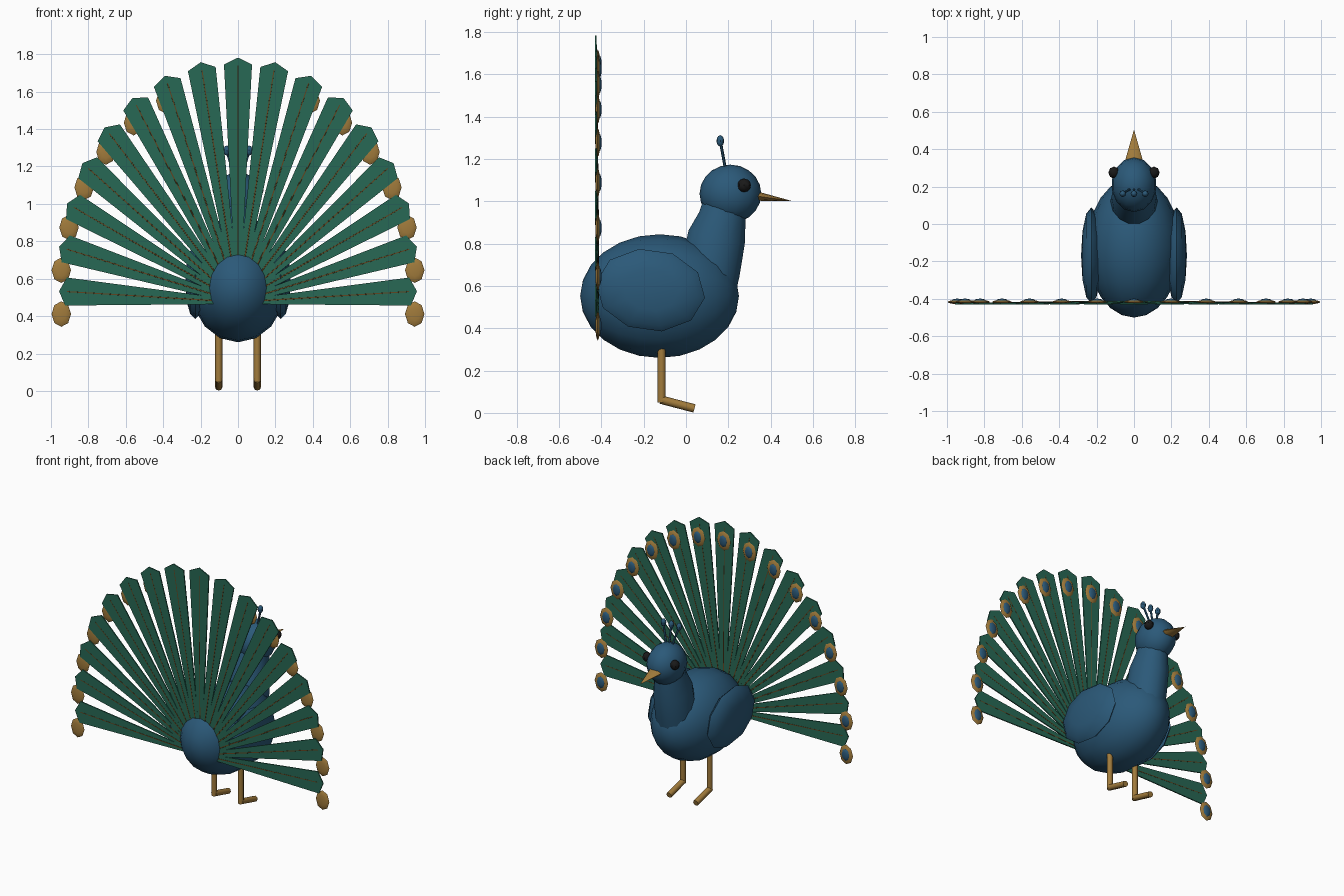
import bpy, bmesh, math
from mathutils import Vector, Matrix

if "Cube" in bpy.data.objects:
    bpy.data.objects.remove(bpy.data.objects["Cube"])


def material(name, rgb):
    m = bpy.data.materials.new(name)
    m.diffuse_color = (*rgb, 1)
    m.use_nodes = True
    m.node_tree.nodes["Principled BSDF"].inputs["Base Color"].default_value = m.diffuse_color
    return m


BLUE = material("blue plumage", (0.024, 0.1, 0.19))
GREEN = material("green feather", (0.021, 0.14, 0.09))
GOLD = material("gold", (0.36, 0.2, 0.045))
BROWN = material("brown quill", (0.12, 0.06, 0.015))
DARK = material("dark eye", (0.01, 0.01, 0.01))


def turn(deg, axis):
    return Matrix.Rotation(math.radians(deg), 4, axis)


def finish(bm, name, mat, smooth=None):
    bmesh.ops.recalc_face_normals(bm, faces=bm.faces)
    me = bpy.data.meshes.new(name)
    bm.to_mesh(me)
    bm.free()
    ob = bpy.data.objects.new(name, me)
    bpy.context.collection.objects.link(ob)
    me.materials.append(mat)
    if smooth:
        bpy.ops.object.select_all(action='DESELECT')
        ob.select_set(True)
        bpy.context.view_layer.objects.active = ob
        bpy.ops.object.shade_smooth_by_angle(angle=math.radians(smooth))
    return ob


def ellipsoid(name, mat, loc, radii, seg=16, rings=10, rot=None, smooth=40):
    bm = bmesh.new()
    bmesh.ops.create_uvsphere(bm, u_segments=seg, v_segments=rings, radius=1)
    m = Matrix.Translation(loc) @ (rot or Matrix()) @ Matrix.Diagonal((*radii, 1))
    bm.transform(m)
    return finish(bm, name, mat, smooth)


def rod(name, mat, a, b, r1, r2=None, sides=8, flat=1):
    a, b = Vector(a), Vector(b)
    bm = bmesh.new()
    bmesh.ops.create_cone(bm, cap_ends=True, segments=sides, radius1=r1,
                          radius2=r1 if r2 is None else r2, depth=(b - a).length)
    q = (b - a).to_track_quat('Z', 'Y').to_matrix().to_4x4()
    bm.transform(Matrix.Translation((a + b) / 2) @ q @ Matrix.Diagonal((1, flat, 1, 1)))
    return finish(bm, name, mat, 50)


# Body, with its poles along y
ellipsoid("body", BLUE, (0, -0.125, 0.552), (0.252, 0.292, 0.375), 16, 12, turn(90, 'X'))

# Neck lofted along a bent path: y, z, radius, tilt
bm = bmesh.new()
rings = []
for y, z, r, tilt in [(0.09, 0.56, 0.15, 30), (0.12, 0.7, 0.147, 22), (0.145, 0.83, 0.14, 14),
                      (0.172, 0.93, 0.114, 10), (0.19, 1.03, 0.1, 6)]:
    t = math.radians(tilt)
    rings.append([bm.verts.new((0.86 * r * math.cos(a), y + r * math.sin(a) * math.cos(t),
                                z - r * math.sin(a) * math.sin(t)))
                  for a in (i * math.tau / 14 for i in range(14))])
for lo, hi in zip(rings, rings[1:]):
    for i in range(14):
        j = (i + 1) % 14
        bm.faces.new((lo[i], lo[j], hi[j], hi[i]))
bm.faces.new(rings[0])
bm.faces.new(rings[-1])
finish(bm, "neck", BLUE, 50)

# Head and beak
ellipsoid("head", BLUE, (0, 0.21, 1.035), (0.12, 0.146, 0.138), 14, 10)
rod("beak", GOLD, (0, 0.33, 1.025), (0, 0.505, 1.0), 0.05, 0, 8, 0.45)

# Crest plumes
for x in (-0.06, 0, 0.06):
    rod("crest_stem", BLUE, (x * 0.4, 0.185, 1.16), (x, 0.163, 1.28), 0.007, sides=6)
    ellipsoid("crest_tip", BLUE, (x, 0.162, 1.285), (0.018, 0.018, 0.027), 8, 6)

# Paired parts
for s, side in ((-1, "left"), (1, "right")):
    ellipsoid(side + "_eye", DARK, (s * 0.107, 0.275, 1.075), (0.03, 0.032, 0.032), 8, 6)
    ellipsoid(side + "_wing", BLUE, (s * 0.228, -0.168, 0.58), (0.195, 0.26, 0.055), 10, 6,
              turn(-8, 'X') @ turn(90, 'Y'), 40)
    x = s * 0.103
    rod(side + "_leg", GOLD, (x, -0.115, 0.05), (x, -0.115, 0.34), 0.019)
    rod(side + "_foot", GOLD, (x, -0.12, 0.063), (x, 0.04, 0.021), 0.02)

# Tail fan: tapered feathers with quills and eyespots
root = Vector((0, -0.413, 0.475))
for i in range(-8, 9):
    t = math.radians(12 * i)
    tip = Vector((0.95 * math.sin(t), -0.426, 0.65 + 1.12 * math.cos(t)))
    d = (tip - root).normalized()
    n = Vector((d.z, 0, -d.x))
    shoulder = tip - d * 0.025
    bm = bmesh.new()
    outline = [root - n * 0.01, root + n * 0.01, shoulder + n * 0.075,
               tip + d * 0.012, shoulder - n * 0.075]
    th = Vector((0, 0.004, 0))
    f = [bm.verts.new(p - th) for p in outline]
    b = [bm.verts.new(p + th) for p in outline]
    bm.faces.new(f)
    bm.faces.new(b[::-1])
    for k in range(5):
        j = (k + 1) % 5
        bm.faces.new((f[k], f[j], b[j], b[k]))
    finish(bm, "tail_feather", GREEN)
    rod("tail_quill", BROWN, root, tip - d * 0.03, 0.006, 0.005, 6)
    spot = tip + Vector((0, 0.009, -0.122))
    ellipsoid("eyespot_ring", GOLD, spot, (0.052, 0.068, 0.011), 8, 6, turn(90, 'X'))
    ellipsoid("eyespot_centre", BLUE, spot + Vector((0, 0.008, 0)),
              (0.03, 0.042, 0.01), 8, 6, turn(90, 'X'))
